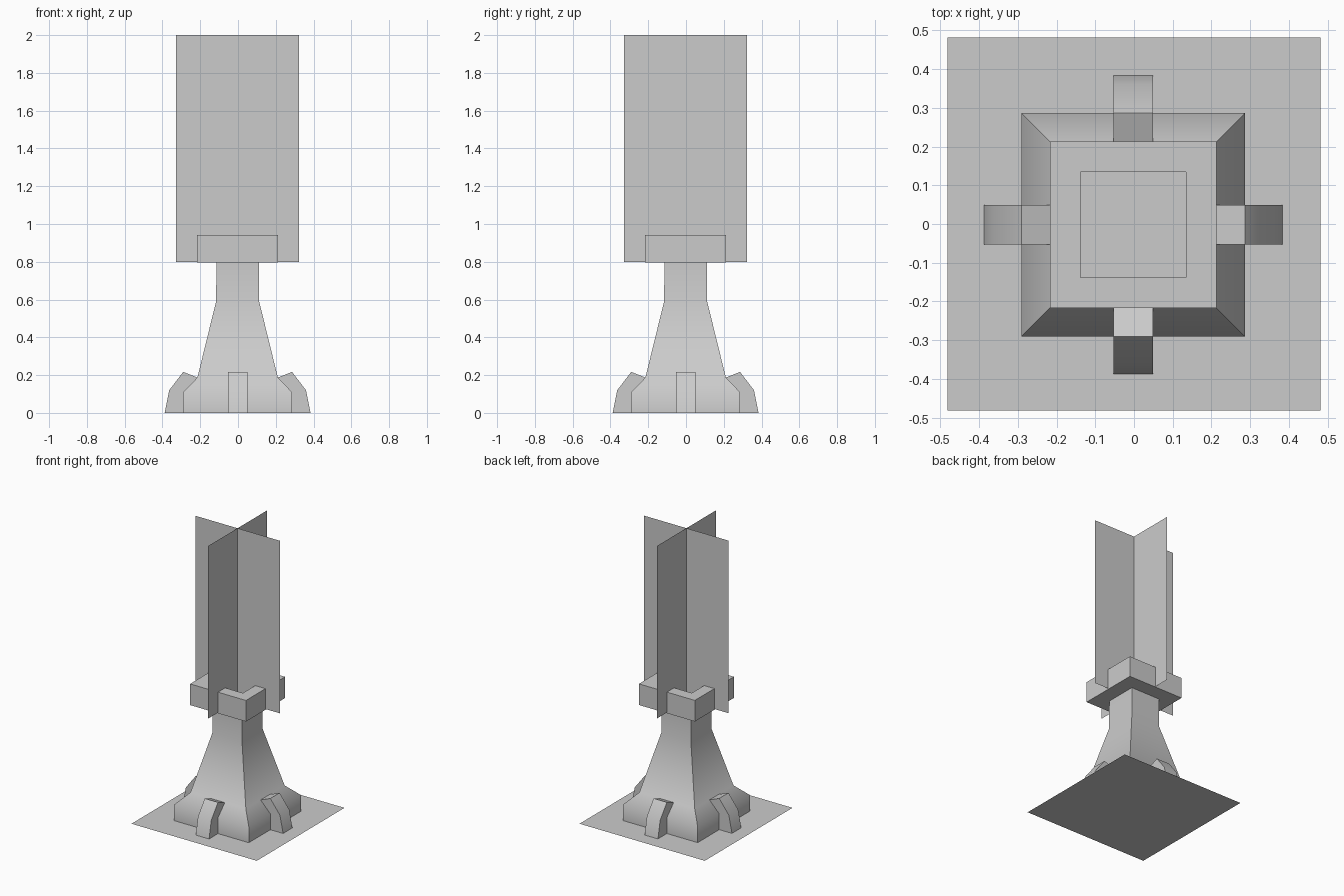
import bpy, bmesh, math
from mathutils import Matrix

cube = bpy.data.objects.get("Cube")
if cube:
    bpy.data.objects.remove(cube, do_unlink=True)

stone = bpy.data.materials.new("grey")
stone.use_nodes = True
grey = (0.6, 0.6, 0.6, 1)
stone.diffuse_color = grey
stone.node_tree.nodes["Principled BSDF"].inputs["Base Color"].default_value = grey

CENTRE = -0.002


def finish(name, bm, smooth=False, offset=CENTRE):
    """Turn a bmesh into a named object with the shared material."""
    bmesh.ops.recalc_face_normals(bm, faces=bm.faces)
    mesh = bpy.data.meshes.new(name)
    bm.to_mesh(mesh)
    bm.free()
    mesh.materials.append(stone)
    obj = bpy.data.objects.new(name, mesh)
    obj.location = (offset, offset, 0)
    bpy.context.collection.objects.link(obj)
    if smooth:
        bpy.ops.object.select_all(action='DESELECT')
        obj.select_set(True)
        bpy.context.view_layer.objects.active = obj
        bpy.ops.object.shade_smooth_by_angle(angle=math.radians(50))
    return obj


def square_loft(name, profile, cap_start, cap_end, smooth=False):
    """Stack square rings given as (half width, height)."""
    bm = bmesh.new()
    corners = [(-1, -1), (1, -1), (1, 1), (-1, 1)]
    rings = [[bm.verts.new((x * r, y * r, z)) for x, y in corners] for r, z in profile]
    for a, b in zip(rings, rings[1:]):
        for i in range(4):
            j = (i + 1) % 4
            bm.faces.new((a[i], a[j], b[j], b[i]))
    if cap_start:
        bm.faces.new(rings[0][::-1])
    if cap_end:
        bm.faces.new(rings[-1])
    return finish(name, bm, smooth)


def sheet(name, matrix, offset=CENTRE):
    """Flat single-sided panel made from a unit square."""
    bm = bmesh.new()
    bmesh.ops.create_grid(bm, x_segments=1, y_segments=1, size=0.5, matrix=matrix)
    return finish(name, bm, offset=offset)


# Ground plate
plate = sheet("ground_plate", Matrix.Scale(0.964, 4), offset=0)
if plate.data.polygons[0].normal.z < 0:
    plate.data.flip_normals()

# Flared square column
square_loft("column", [(0.288, 0), (0.288, 0.11), (0.213, 0.187), (0.114, 0.59), (0.112, 0.797)],
            False, True, smooth=True)

# Square bowl with a recessed middle
square_loft("bowl", [(0.215, 0.795), (0.215, 0.942), (0.136, 0.942), (0.136, 0.86)], True, True)

# Four buttresses around the foot
side = [(0.386, 0), (0.362, 0.12), (0.288, 0.217), (0.213, 0.187), (0.2, 0.1), (0.2, 0)]
for k, place in enumerate(("left", "back", "right", "front")):
    bm = bmesh.new()
    face = bm.faces.new([bm.verts.new((x, -0.051, z)) for x, z in side])
    swept = bmesh.ops.extrude_face_region(bm, geom=[face])["geom"]
    moved = [v for v in swept if isinstance(v, bmesh.types.BMVert)]
    bmesh.ops.translate(bm, verts=moved, vec=(0, 0.102, 0))
    bm.verts.ensure_lookup_table()
    if len(bm.faces) == len(side) + 1:
        bm.faces.new(bm.verts[:len(side)])
    bmesh.ops.rotate(bm, verts=bm.verts, cent=(0, 0, 0),
                     matrix=Matrix.Rotation(k * math.pi / 2, 3, 'Z'))
    finish(place + "_buttress", bm, smooth=True)

# Two crossed upright flame panels
upright = (Matrix.Translation((0, 0, 1.4)) @ Matrix.Rotation(math.pi / 2, 4, 'X')
           @ Matrix.Diagonal((0.65, 1.2, 1, 1)))
sheet("flame_panel_wide", upright)
sheet("flame_panel_deep", Matrix.Rotation(math.pi / 2, 4, 'Z') @ upright)
